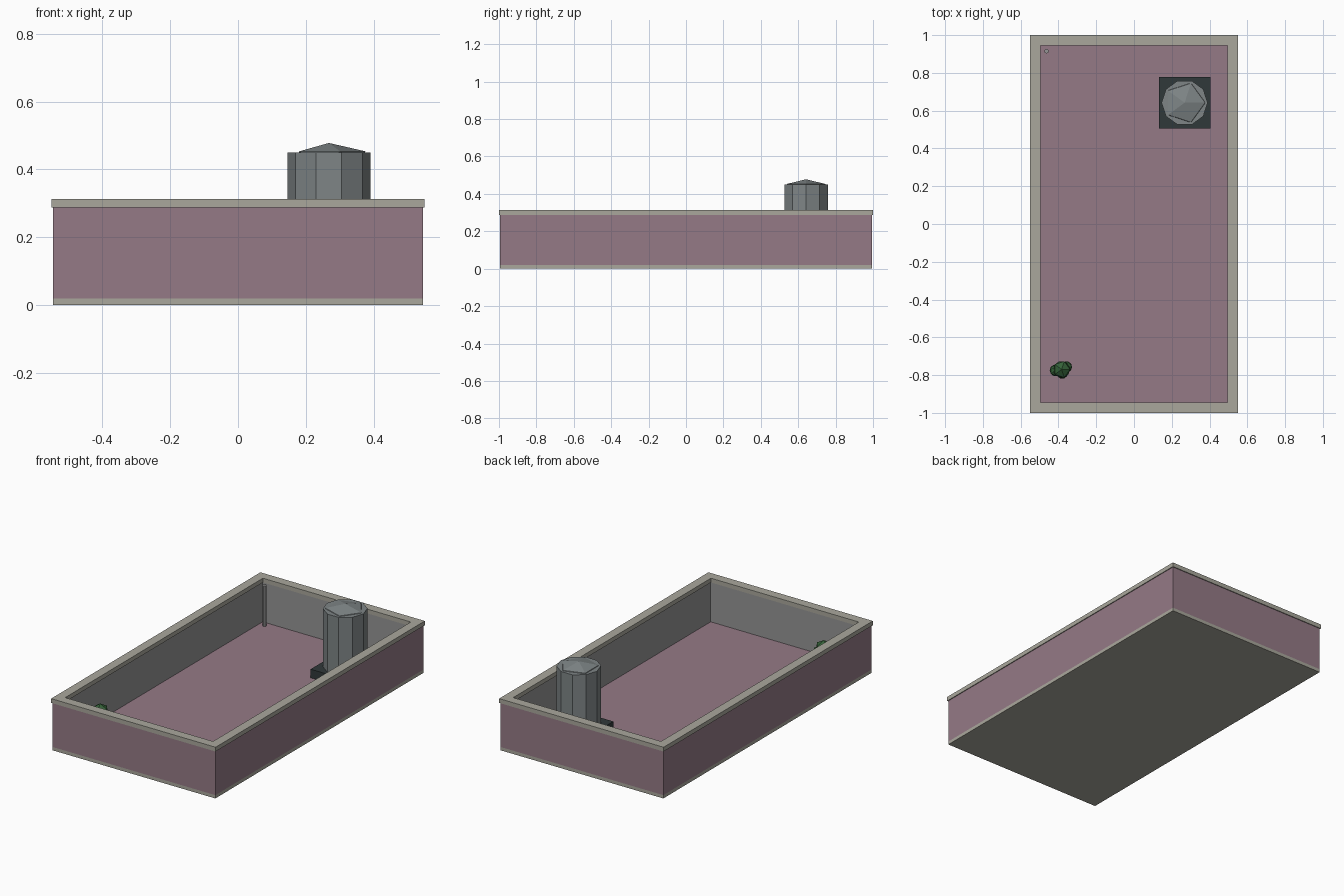
import bpy, bmesh, math
from mathutils import Matrix

if "Cube" in bpy.data.objects:
    bpy.data.objects.remove(bpy.data.objects["Cube"])


def material(name, rgb):
    m = bpy.data.materials.new(name)
    m.diffuse_color = (*rgb, 1)
    m.use_nodes = True
    m.node_tree.nodes["Principled BSDF"].inputs["Base Color"].default_value = m.diffuse_color
    return m


pink = material("rose_render", (0.30, 0.195, 0.24))
stone = material("pale_stone", (0.40, 0.39, 0.335))
grey = material("inner_grey", (0.30, 0.30, 0.30))
dark = material("dark_plinth", (0.03, 0.04, 0.042))
metal = material("tank_metal", (0.21, 0.235, 0.24))
green = material("leaf_green", (0.035, 0.12, 0.04))
bark = material("bark", (0.10, 0.06, 0.03))


def finish(name, bm, *mats):
    bmesh.ops.recalc_face_normals(bm, faces=bm.faces)
    mesh = bpy.data.meshes.new(name)
    bm.to_mesh(mesh)
    bm.free()
    for m in mats:
        mesh.materials.append(m)
    ob = bpy.data.objects.new(name, mesh)
    bpy.context.collection.objects.link(ob)
    return ob


def box(name, cx, cy, hx, hy, z0, z1, mat):
    bm = bmesh.new()
    bmesh.ops.create_cube(bm, size=1, matrix=Matrix.Translation((cx, cy, (z0 + z1) / 2))
                          @ Matrix.Diagonal((2 * hx, 2 * hy, z1 - z0, 1)))
    return finish(name, bm, mat)


def frame(name, outer, inner, z0, z1, mat, inner_mat):
    """Rectangular ring with its own material on the inner faces."""
    bm = bmesh.new()
    corners = ((-1, -1), (1, -1), (1, 1), (-1, 1))
    section = ((outer, z0), (outer, z1), (inner, z1), (inner, z0))
    rings = [[bm.verts.new((sx * h[0], sy * h[1], z)) for h, z in section] for sx, sy in corners]
    for i in range(4):
        a, b = rings[i], rings[(i + 1) % 4]
        for j in range(4):
            k = (j + 1) % 4
            f = bm.faces.new((a[j], b[j], b[k], a[k]))
            f.material_index = 1 if j == 2 else 0
    return finish(name, bm, mat, inner_mat)


def cylinder(name, x, y, r, z0, z1, sides, mat, turn=0.0):
    bm = bmesh.new()
    bmesh.ops.create_cone(bm, cap_ends=True, segments=sides, radius1=r, radius2=r, depth=z1 - z0,
                          matrix=Matrix.Translation((x, y, (z0 + z1) / 2)) @ Matrix.Rotation(turn, 4, 'Z'))
    return finish(name, bm, mat)


def ico(name, loc, size, mat):
    bm = bmesh.new()
    bmesh.ops.create_icosphere(bm, subdivisions=1, radius=1,
                               matrix=Matrix.Translation(loc) @ Matrix.Diagonal((*size, 1)))
    return finish(name, bm, mat)


# Tray: base slab, floor, walls and coping
box("base_slab", 0, 0, 0.545, 0.995, 0, 0.02, stone)
box("floor", 0, 0, 0.52, 0.97, 0.02, 0.046, pink)
frame("walls", (0.545, 0.995), (0.5, 0.95), 0.02, 0.29, pink, grey)
frame("coping", (0.55, 1.0), (0.495, 0.945), 0.287, 0.313, stone, stone)

# Water tank on a plinth; ten sides with corners on the x axis
box("tank_plinth", 0.268, 0.642, 0.136, 0.136, 0.046, 0.098, dark)
cylinder("tank_body", 0.268, 0.642, 0.122, 0.098, 0.45, 10, metal, math.pi / 2)
ico("tank_lid", (0.268, 0.642, 0.433), (0.121, 0.121, 0.045), metal)

# Drain pipe in the back left corner
cylinder("drain_pipe", -0.463, 0.915, 0.012, 0.046, 0.29, 8, grey)

# Small shrub in the front left corner
cylinder("shrub_stem", -0.385, -0.77, 0.012, 0.046, 0.18, 6, bark)
clumps = ((-0.383, -0.77, 0.195, 0.050), (-0.415, -0.775, 0.175, 0.035),
          (-0.357, -0.757, 0.172, 0.033), (-0.38, -0.79, 0.16, 0.033))
for i, (x, y, z, r) in enumerate(clumps):
    ico(f"shrub_leaves_{i + 1}", (x, y, z), (r, r, r * 0.9), green)
